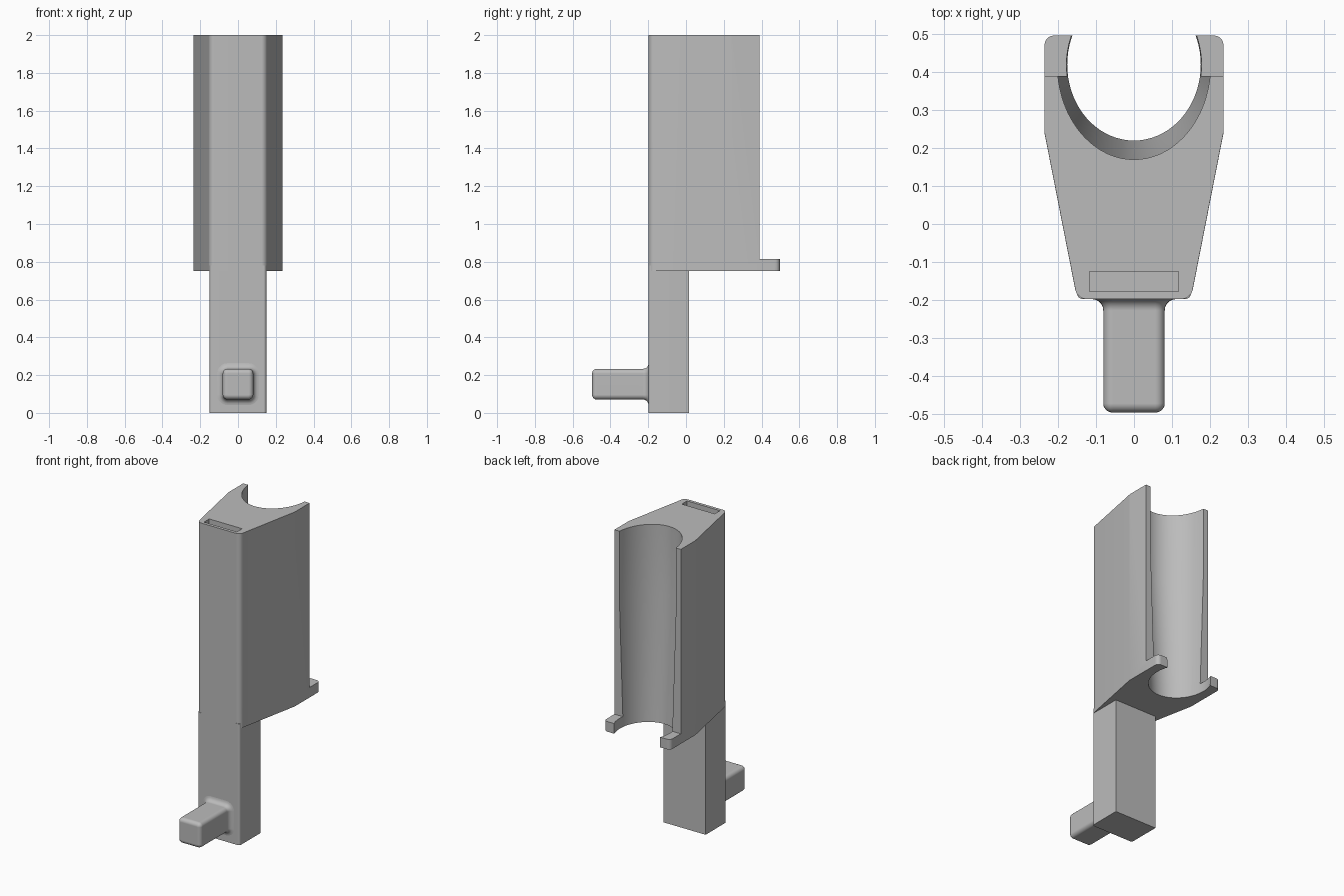
import bpy, bmesh, math

if "Cube" in bpy.data.objects:
    bpy.data.objects.remove(bpy.data.objects["Cube"], do_unlink=True)

grey = bpy.data.materials.new("plain grey")
grey.use_nodes = True
COLOUR = (0.5, 0.5, 0.5, 1)
grey.diffuse_color = COLOUR
grey.node_tree.nodes["Principled BSDF"].inputs["Base Color"].default_value = COLOUR


def to_object(name, bm):
    bmesh.ops.recalc_face_normals(bm, faces=bm.faces)
    mesh = bpy.data.meshes.new(name)
    bm.to_mesh(mesh)
    bm.free()
    mesh.materials.append(grey)
    obj = bpy.data.objects.new(name, mesh)
    bpy.context.collection.objects.link(obj)
    return obj


def loft(rings):
    """Skin a list of closed rings and cap both ends."""
    bm = bmesh.new()
    loops = [[bm.verts.new(p) for p in ring] for ring in rings]
    n = len(loops[0])
    for a, b in zip(loops, loops[1:]):
        for i in range(n):
            j = (i + 1) % n
            bm.faces.new((a[i], a[j], b[j], b[i]))
    bm.faces.new(loops[0])
    bm.faces.new(loops[-1])
    bmesh.ops.recalc_face_normals(bm, faces=bm.faces)
    return bm


def prism(outline, z0, z1):
    return loft([[(x, y, z) for x, y in outline] for z in (z0, z1)])


def box(x0, x1, y0, y1, z0, z1):
    return prism([(x0, y0), (x1, y0), (x1, y1), (x0, y1)], z0, z1)


def bevel(bm, rule, size):
    """Round every edge whose end points satisfy the rule."""
    edges = [e for e in bm.edges if rule(e.verts[0].co, e.verts[1].co)]
    bmesh.ops.bevel(bm, geom=edges, offset=size, segments=5, profile=0.5,
                    affect='EDGES', clamp_overlap=True)


def is_upright(a, b):
    return abs(a.z - b.z) > 0.1


def cut(obj, cutter):
    mod = obj.modifiers.new("cut", 'BOOLEAN')
    mod.operation, mod.solver, mod.object = 'DIFFERENCE', 'EXACT', cutter
    bpy.context.view_layer.objects.active = obj
    bpy.ops.object.modifier_apply(modifier=mod.name)
    bpy.data.objects.remove(cutter, do_unlink=True)


def smooth(obj):
    bpy.ops.object.select_all(action='DESELECT')
    obj.select_set(True)
    bpy.context.view_layer.objects.active = obj
    bpy.ops.object.shade_smooth_by_angle(angle=math.radians(30))
    obj.modifiers.new("even shading", 'WEIGHTED_NORMAL').keep_sharp = True


# Holder body: a wedge that widens towards the back
FRONT, BACK, BASE, TOP = -0.198, 0.497, 0.75, 2.0
half = [(0.15, FRONT), (0.236, 0.24), (0.236, BACK)]
bm = prism(half + [(-x, y) for x, y in reversed(half)], BASE, TOP)


def is_side_rim(a, b):
    slanted = abs(a.x - b.x) > 0.05
    low = max(a.z, b.z) < BASE + 0.01
    return (abs(a.z - b.z) < 0.01 and abs(a.y - b.y) > 0.15
            and a.x * b.x > 0 and (slanted or low))


bevel(bm, lambda a, b: is_upright(a, b) and not 0 < a.y < 0.3, 0.025)
bevel(bm, is_side_rim, 0.022)
body = to_object("holder_body", bm)

# Back trimmed away above the two bottom tabs
cut(body, to_object("back_trim", box(-0.4, 0.4, 0.39, 0.7, 0.815, 2.2)))


# Bore: straight at the top, tapering lower down
def ellipse(rx, ry, z, n=72):
    turn = [2 * math.pi * i / n for i in range(n)]
    return [(rx * math.cos(t), 0.42 + ry * math.sin(t), z) for t in turn]


bore = loft([ellipse(0.176, 0.2, 0.6), ellipse(0.176, 0.2, BASE),
             ellipse(0.202, 0.25, 1.56), ellipse(0.202, 0.25, 2.2)])
cut(body, to_object("bore", bore))

# Slot in the top
cut(body, to_object("slot", box(-0.117, 0.117, -0.178, -0.125, 1.8, 2.2)))
smooth(body)

# Post below the holder
bm = box(-0.15, 0.15, FRONT, 0.015, 0, 0.78)
bevel(bm, lambda a, b: is_upright(a, b) and a.y < 0, 0.015)
smooth(to_object("post", bm))


# Peg on the front, flared at its root and rounded at its tip
def rounded_ring(grow, y, r=0.025):
    hx, hz, r = 0.081 + grow, 0.081 + grow, max(r + grow, 0.004)
    ring = []
    for quarter, (sx, sz) in enumerate([(1, 1), (-1, 1), (-1, -1), (1, -1)]):
        for step in range(6):
            t = (quarter + step / 5) * math.pi / 2
            ring.append((sx * (hx - r) + r * math.cos(t), y,
                         0.152 + sz * (hz - r) + r * math.sin(t)))
    return ring


R, TIP = 0.024, -0.497
angles = [math.pi / 2 * i / 5 for i in range(6)]
rings = [rounded_ring(0.03, FRONT + 0.02)]
rings += [rounded_ring(0.03 * (1 - math.sin(t)), FRONT - 0.03 * (1 - math.cos(t)))
          for t in angles]
rings += [rounded_ring(-R * (1 - math.cos(t)), TIP + R * (1 - math.sin(t)))
          for t in angles]
smooth(to_object("peg", loft(rings)))
